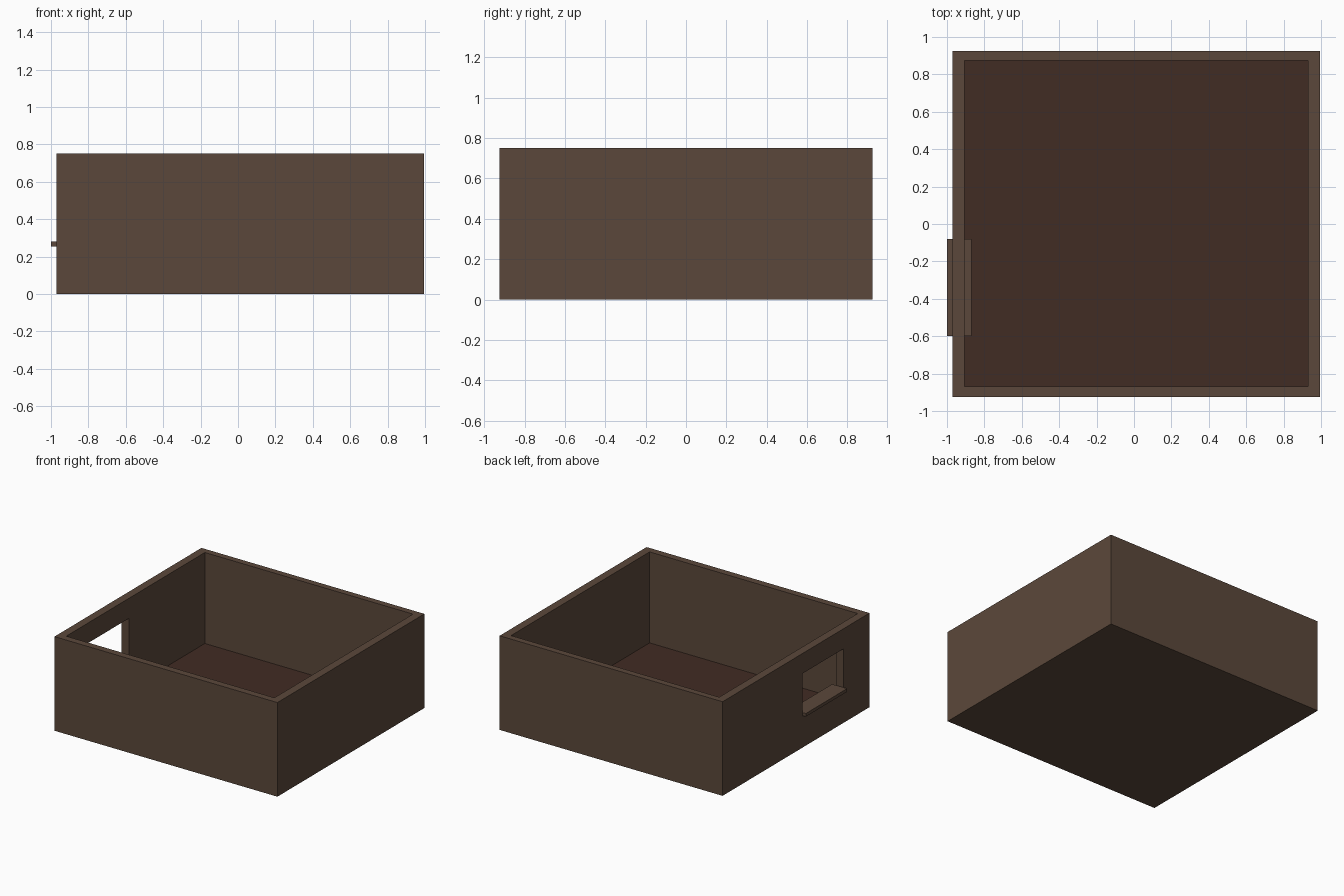
import bpy
from mathutils import Vector

if "Cube" in bpy.data.objects:
    bpy.data.objects.remove(bpy.data.objects["Cube"], do_unlink=True)


def material(name, colour):
    mat = bpy.data.materials.new(name)
    mat.use_nodes = True
    mat.diffuse_color = colour
    mat.node_tree.nodes["Principled BSDF"].inputs["Base Color"].default_value = colour
    return mat


def box(name, low, high, mat):
    """Axis-aligned box between two opposite corners."""
    low, high = Vector(low), Vector(high)
    bpy.ops.mesh.primitive_cube_add(size=1, location=(low + high) / 2)
    obj = bpy.context.object
    obj.name = name
    obj.scale = high - low
    bpy.ops.object.transform_apply(location=False, rotation=False, scale=True)
    obj.data.materials.append(mat)
    return obj


def cut(target, cutter):
    """Subtract the cutter from the target, then discard it."""
    cutter.hide_render = True
    mod = target.modifiers.new("Cut", 'BOOLEAN')
    mod.operation = 'DIFFERENCE'
    mod.solver = 'EXACT'
    mod.object = cutter
    bpy.context.view_layer.objects.active = target
    bpy.ops.object.modifier_apply(modifier=mod.name)
    bpy.data.objects.remove(cutter, do_unlink=True)


wall_brown = material("wall brown", (0.105, 0.064, 0.043, 1))
floor_brown = material("dark floor brown", (0.053, 0.025, 0.017, 1))

# Open-topped room with a thin base
walls = box("walls", (-0.97, -0.925, 0), (0.995, 0.925, 0.75), wall_brown)
cut(walls, box("cavity_cutter", (-0.905, -0.87, 0.012), (0.93, 0.875, 1), wall_brown))

# Window opening through the right wall
cut(walls, box("window_cutter", (-1.1, -0.6, 0.265), (-0.8, -0.08, 0.59), wall_brown))

# Floor inside the walls
box("floor", (-0.905, -0.87, 0.012), (0.93, 0.875, 0.025), floor_brown)

# Window sill, sticking out on both sides of the wall
box("window_sill", (-1, -0.6, 0.255), (-0.868, -0.08, 0.28), wall_brown)
